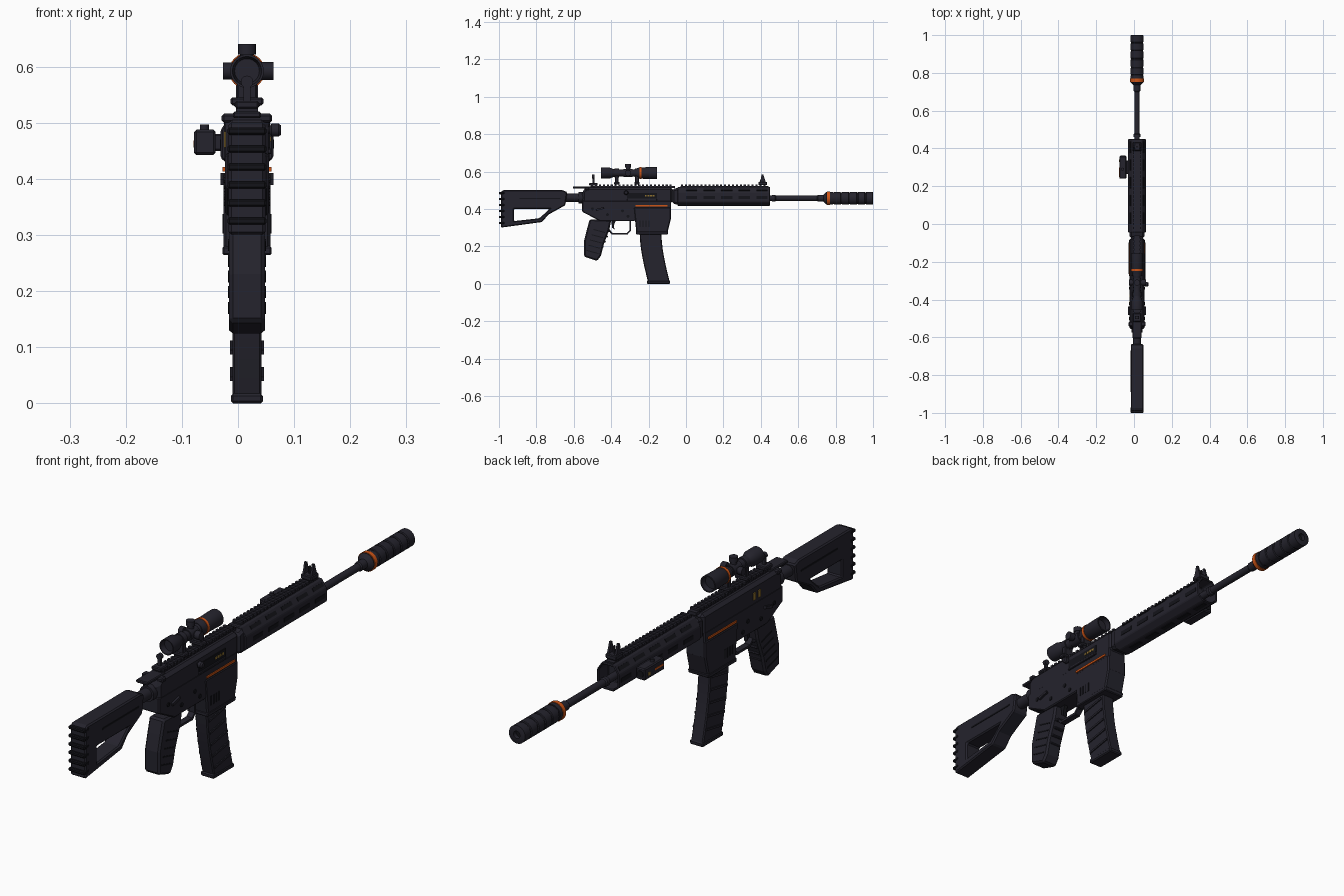
import bpy, bmesh, math
from mathutils import Matrix, Vector

cube = bpy.data.objects.get("Cube")
if cube:
    bpy.data.objects.remove(cube, do_unlink=True)


def material(name, rgb):
    m = bpy.data.materials.new(name)
    m.use_nodes = True
    color = (*rgb, 1)
    m.diffuse_color = color
    m.node_tree.nodes["Principled BSDF"].inputs["Base Color"].default_value = color
    return m


BODY = material("charcoal", (0.018, 0.017, 0.026))
DARK = material("near black", (0.007, 0.007, 0.010))
ORANGE = material("orange", (0.62, 0.09, 0.008))
GOLD = material("gold", (0.28, 0.17, 0.03))
CX = 0.016      # centre plane
BORE = 0.457    # barrel height


def finish(name, bm, mat, bevel=0, smooth=False):
    bmesh.ops.recalc_face_normals(bm, faces=bm.faces)
    mesh = bpy.data.meshes.new(name)
    bm.to_mesh(mesh)
    bm.free()
    mesh.materials.append(mat)
    ob = bpy.data.objects.new(name, mesh)
    bpy.context.collection.objects.link(ob)
    if bevel:
        mod = ob.modifiers.new("edge", "BEVEL")
        mod.width, mod.segments, mod.limit_method = bevel, 1, "ANGLE"
    if smooth:
        bpy.ops.object.select_all(action="DESELECT")
        ob.select_set(True)
        bpy.context.view_layer.objects.active = ob
        bpy.ops.object.shade_smooth_by_angle(angle=math.radians(35))
    return ob


def slab(name, pts, half, mat=BODY, bevel=0.004, x=CX):
    """Side profile of (y, z) points, extruded across x."""
    bm = bmesh.new()
    face = bm.faces.new([bm.verts.new((x - half, y, z)) for y, z in pts])
    new = bmesh.ops.extrude_face_region(bm, geom=[face])["geom"]
    bmesh.ops.translate(bm, vec=(2 * half, 0, 0), verts=[v for v in new if isinstance(v, bmesh.types.BMVert)])
    return finish(name, bm, mat, bevel)


def box(name, center, size, mat=BODY, bevel=0.0, tilt=0):
    bm = bmesh.new()
    bmesh.ops.create_cube(bm, size=1, matrix=Matrix.Translation(center)
                          @ Matrix.Rotation(math.radians(tilt), 4, "X")
                          @ Matrix.Diagonal((*size, 1)))
    return finish(name, bm, mat, bevel)


def lathe(name, profile, origin, axis="Y", mat=BODY, sides=24):
    """Turn (distance, radius) pairs about an axis through origin."""
    bm = bmesh.new()
    d = Vector([float(a == axis) for a in "XYZ"])
    u = Vector((0, 0, 1)) if axis != "Z" else Vector((1, 0, 0))
    w = d.cross(u)
    rings = []
    for t, r in profile:
        rings.append([bm.verts.new(Vector(origin) + d * t
                      + r * (u * math.cos(k) + w * math.sin(k)))
                      for k in (2 * math.pi * i / sides for i in range(sides))])
    for a, b in zip(rings, rings[1:]):
        for i in range(sides):
            j = (i + 1) % sides
            bm.faces.new((a[i], a[j], b[j], b[i]))
    bm.faces.new(rings[0])
    bm.faces.new(rings[-1])
    return finish(name, bm, mat, smooth=True)


def both_sides(name, y, z, length, height, half, mat, tilt=0, thick=0.004):
    for side, s in (("left", 1), ("right", -1)):
        box(f"{name}_{side}", (CX + s * half, y, z), (thick, length, height), mat, tilt=tilt)


# Stock with its opening and butt ridges
stock = slab("stock", [(-0.99, 0.30), (-0.77, 0.33), (-0.735, 0.37), (-0.645, 0.42),
                       (-0.635, 0.49), (-0.66, 0.50), (-0.98, 0.50), (-0.99, 0.49)], 0.033, bevel=0)
cutter = slab("stock_cutter", [(-0.92, 0.335), (-0.785, 0.35), (-0.745, 0.385),
                               (-0.73, 0.40), (-0.92, 0.40)], 0.1, bevel=0)
cutter.hide_render = True
cutter.hide_viewport = True
cut = stock.modifiers.new("opening", "BOOLEAN")
cut.operation, cut.object, cut.solver = "DIFFERENCE", cutter, "EXACT"
edge = stock.modifiers.new("edge", "BEVEL")
edge.width, edge.segments, edge.limit_method = 0.005, 1, "ANGLE"
for i in range(6):
    box(f"butt_ridge_{i}", (CX, -0.985, 0.325 + i * 0.032), (0.069, 0.03, 0.013), DARK, 0.003)
both_sides("stock_panel", -0.78, 0.455, 0.22, 0.006, 0.033, DARK)
lathe("buffer_tube", [(-0.68, 0.022), (-0.575, 0.022), (-0.575, 0.03), (-0.55, 0.03), (-0.55, 0.026), (-0.53, 0.026)],
      (CX, 0, 0.46))

# Receiver and magazine well
slab("upper_receiver", [(-0.555, 0.43), (-0.07, 0.43), (-0.07, 0.515), (-0.53, 0.515),
                        (-0.555, 0.495)], 0.038, bevel=0.012)
slab("lower_receiver", [(-0.555, 0.445), (-0.555, 0.385), (-0.46, 0.335), (-0.28, 0.335),
                        (-0.25, 0.345), (-0.08, 0.345), (-0.08, 0.445)], 0.039)
slab("magazine_well", [(-0.28, 0.41), (-0.265, 0.27), (-0.10, 0.27), (-0.08, 0.35),
                       (-0.08, 0.41)], 0.042, bevel=0.005)
slab("well_lip", [(-0.268, 0.264), (-0.268, 0.28), (-0.095, 0.28), (-0.098, 0.264)], 0.044, bevel=0.003)
both_sides("orange_line", -0.185, 0.417, 0.17, 0.008, 0.0415, ORANGE)
box("charging_handle", (CX, -0.55, 0.514), (0.05, 0.11, 0.012), BODY, 0.003)
box("charging_latch", (CX, -0.53, 0.508), (0.09, 0.025, 0.016), BODY, 0.004)
for y, z in ((-0.50, 0.40), (-0.42, 0.37), (-0.34, 0.39), (-0.31, 0.36)):
    lathe("receiver_pin", [(-0.042, 0.008), (0.042, 0.008)], (CX, y, z), "X", DARK, 10)
for i in range(4):
    both_sides(f"well_slit_{i}", -0.245 + i * 0.016, 0.32, 0.006, 0.035, 0.042, DARK)
both_sides("selector", -0.46, 0.40, 0.045, 0.010, 0.043, BODY, 15, 0.009)

# Ejection port, bolt knob and gold marks
box("ejection_port", (CX + 0.038, -0.235, 0.47), (0.006, 0.16, 0.03), DARK)
box("port_cover", (CX + 0.04, -0.235, 0.449), (0.008, 0.16, 0.01), BODY, 0.002)
for i in range(4):
    box(f"port_mark_{i}", (CX + 0.041, -0.215 + i * 0.014, 0.471), (0.003, 0.010, 0.009), GOLD)
for i in range(2):
    box(f"side_mark_{i}", (CX - 0.039, -0.41 + i * 0.03, 0.47), (0.004, 0.014, 0.028), GOLD)
lathe("bolt_knob", [(0.02, 0.006), (0.04, 0.006), (0.044, 0.012), (0.056, 0.012), (0.061, 0.008)],
      (CX, -0.32, 0.487), "X", sides=14)

# Grip, trigger and guard
slab("grip", [(-0.515, 0.345), (-0.53, 0.29), (-0.545, 0.23), (-0.545, 0.145), (-0.475, 0.122),
              (-0.455, 0.15), (-0.44, 0.21), (-0.41, 0.29), (-0.40, 0.34)], 0.032, bevel=0.007)
for i in range(5):
    both_sides(f"grip_rib_{i}", -0.50 + i * 0.009, 0.17 + i * 0.028, 0.065, 0.005, 0.032, DARK, -15)
    box(f"finger_rib_{i}", (CX, -0.463 + i * 0.012, 0.17 + i * 0.028), (0.045, 0.02, 0.009), BODY, 0.003, -15)
path = [(-0.41, 0.285), (-0.395, 0.268), (-0.315, 0.268), (-0.298, 0.285), (-0.298, 0.34)]
for i, (a, b) in enumerate(zip(path, path[1:])):
    a, b = Vector(a), Vector(b)
    mid, d = (a + b) / 2, b - a
    box(f"trigger_guard_{i}", (CX, mid.x, mid.y), (0.024, d.length + 0.008, 0.009), BODY, 0,
        math.degrees(math.atan2(d.y, d.x)))
slab("trigger", [(-0.40, 0.34), (-0.395, 0.30), (-0.382, 0.288), (-0.386, 0.31), (-0.375, 0.34)], 0.007, DARK, 0)

# Curved magazine: offset of its centre line grows toward the top
levels = [i / 8 for i in range(9)]


def mag_center(t):
    return -0.145 - 0.045 * math.sin(t * math.pi / 2)


slab("magazine", [(mag_center(t) - 0.058, 0.01 + 0.28 * t) for t in levels]
     + [(mag_center(t) + 0.058, 0.01 + 0.28 * t) for t in reversed(levels)], 0.026)
box("magazine_base", (CX, -0.147, 0.0085), (0.057, 0.124, 0.017), BODY, 0.004)
for i in range(5):
    t = 0.15 + 0.17 * i
    both_sides(f"magazine_rib_{i}", mag_center(t), 0.01 + 0.28 * t, 0.10, 0.008, 0.026, BODY, 10, 0.008)

# Handguard: chamfered tube with a recessed muzzle end
bm = bmesh.new()
section = [(-0.022, 0.417), (0.022, 0.417), (0.047, 0.437), (0.047, 0.487),
           (0.026, 0.518), (-0.026, 0.518), (-0.047, 0.487), (-0.047, 0.437)]
front = bm.faces.new([bm.verts.new((CX + x, -0.045, z)) for x, z in section])
new = bmesh.ops.extrude_face_region(bm, geom=[front])["geom"]
bmesh.ops.translate(bm, vec=(0, 0.495, 0), verts=[v for v in new if isinstance(v, bmesh.types.BMVert)])
cap = [f for f in new if isinstance(f, bmesh.types.BMFace)][0]
bmesh.ops.recalc_face_normals(bm, faces=bm.faces)
bmesh.ops.inset_region(bm, faces=[cap], thickness=0.008)
new = bmesh.ops.extrude_face_region(bm, geom=[cap])["geom"]
bmesh.ops.translate(bm, vec=(0, -0.06, 0), verts=[v for v in new if isinstance(v, bmesh.types.BMVert)])
bmesh.ops.delete(bm, geom=[cap], context="FACES")
finish("handguard", bm, BODY, 0.003)
slab("handguard_collar", [(-0.075, 0.43), (-0.035, 0.42), (-0.035, 0.515), (-0.075, 0.505)], 0.04, bevel=0.01)
for i in range(5):
    y = 0.03 + i * 0.094
    both_sides(f"side_slot_{i}", y, 0.462, 0.06, 0.016, 0.0465, DARK)
    for s in (1, -1):
        slot = box(f"upper_slot_{i}", (0, 0, 0), (0.004, 0.06, 0.014), DARK)
        slot.location = (CX + s * 0.0365, y, 0.5025)
        slot.rotation_euler.y = -s * math.atan2(0.021, 0.031)
    box(f"bottom_slot_{i}", (CX, y, 0.417), (0.018, 0.06, 0.004), DARK)

# Toothed top rails
for name, start, end in (("receiver_rail", -0.51, -0.06), ("handguard_rail", -0.03, 0.44)):
    box(name, (CX, (start + end) / 2, 0.517), (0.034, end - start, 0.012))
    count = int((end - start) / 0.021)
    for i in range(count):
        box(f"{name}_tooth_{i}", (CX, start + 0.008 + i * 0.021, 0.525), (0.04, 0.011, 0.010))

# Barrel and suppressor
lathe("barrel", [(0.35, 0.014), (0.46, 0.014), (0.46, 0.018), (0.475, 0.018), (0.48, 0.014),
                 (0.70, 0.014), (0.705, 0.018), (0.75, 0.018)], (CX, 0, BORE), sides=20)
body = [(0.735, 0.018), (0.75, 0.034), (0.785, 0.034)]
for i in range(5):
    y = 0.785 + i * 0.043
    body += [(y, 0.031), (y + 0.005, 0.031), (y + 0.007, 0.0345), (y + 0.041, 0.0345)]
body += [(0.998, 0.034), (1.0, 0.031), (1.0, 0.014), (0.96, 0.012)]
lathe("suppressor", body, (CX, 0, BORE))
lathe("suppressor_ring", [(0.753, 0.03), (0.753, 0.0365), (0.769, 0.0365), (0.769, 0.03)],
      (CX, 0, BORE), mat=ORANGE)
lathe("muzzle_bore", [(0.965, 0.012), (0.985, 0.0132)], (CX, 0, BORE), mat=DARK)

# Telescopic sight with turrets and mounts
lathe("scope", [(-0.435, 0.022), (-0.455, 0.026), (-0.455, 0.03), (-0.41, 0.03), (-0.39, 0.022),
                (-0.375, 0.018), (-0.28, 0.018), (-0.25, 0.03), (-0.175, 0.032), (-0.155, 0.032),
                (-0.155, 0.027), (-0.175, 0.024)], (CX, 0, 0.592))
lathe("scope_ring", [(-0.249, 0.028), (-0.249, 0.032), (-0.239, 0.032), (-0.239, 0.028)],
      (CX, 0, 0.592), mat=ORANGE)
lathe("scope_turret_block", [(-0.335, 0.022), (-0.285, 0.022)], (CX, 0, 0.592))
lathe("top_turret", [(0, 0.012), (0.03, 0.012), (0.03, 0.016), (0.048, 0.016)], (CX, -0.31, 0.592), "Z", sides=16)
lathe("side_turrets", [(-0.043, 0.015), (-0.025, 0.015), (-0.025, 0.011), (0.025, 0.011),
                       (0.025, 0.016), (0.047, 0.016)], (CX, -0.31, 0.592), "X", sides=16)
for y in (-0.37, -0.262):
    lathe("scope_clamp", [(y - 0.011, 0.023), (y + 0.011, 0.023)], (CX, 0, 0.592), sides=16)
    box("scope_mount", (CX, y, 0.555), (0.036, 0.02, 0.05), BODY, 0.003)
    box("mount_foot", (CX, y, 0.538), (0.058, 0.028, 0.014), BODY, 0.003)

# Iron sights
box("rear_sight_base", (CX, -0.495, 0.532), (0.042, 0.045, 0.014), BODY, 0.003)
box("rear_sight_post", (CX, -0.495, 0.553), (0.012, 0.009, 0.04))
lathe("rear_sight_eye", [(-0.502, 0.011), (-0.488, 0.011)], (CX, 0, 0.573), sides=12)
box("front_sight_base", (CX, 0.41, 0.536), (0.046, 0.045, 0.018), BODY, 0.003)
for s in (1, -1):
    slab("front_sight_ear", [(0.392, 0.54), (0.428, 0.54), (0.42, 0.562), (0.413, 0.585),
                             (0.405, 0.585), (0.40, 0.562)], 0.004, bevel=0, x=CX + s * 0.016)
box("front_sight_post", (CX, 0.41, 0.555), (0.006, 0.008, 0.035))

# Side-mounted light box
box("light_box", (-0.059, 0.30, 0.465), (0.038, 0.12, 0.045), BODY, 0.004)
box("light_mount", (-0.034, 0.30, 0.465), (0.02, 0.07, 0.03), BODY, 0.003)
lathe("light_button", [(0, 0.008), (0.011, 0.008)], (-0.06, 0.29, 0.486), "Z", sides=12)
box("light_stripe", (-0.078, 0.275, 0.465), (0.003, 0.05, 0.007), ORANGE)
box("light_mark", (-0.078, 0.335, 0.462), (0.003, 0.012, 0.012), GOLD)
lathe("light_lens", [(0.358, 0.013), (0.362, 0.013)], (-0.059, 0, 0.465), mat=DARK, sides=16)
